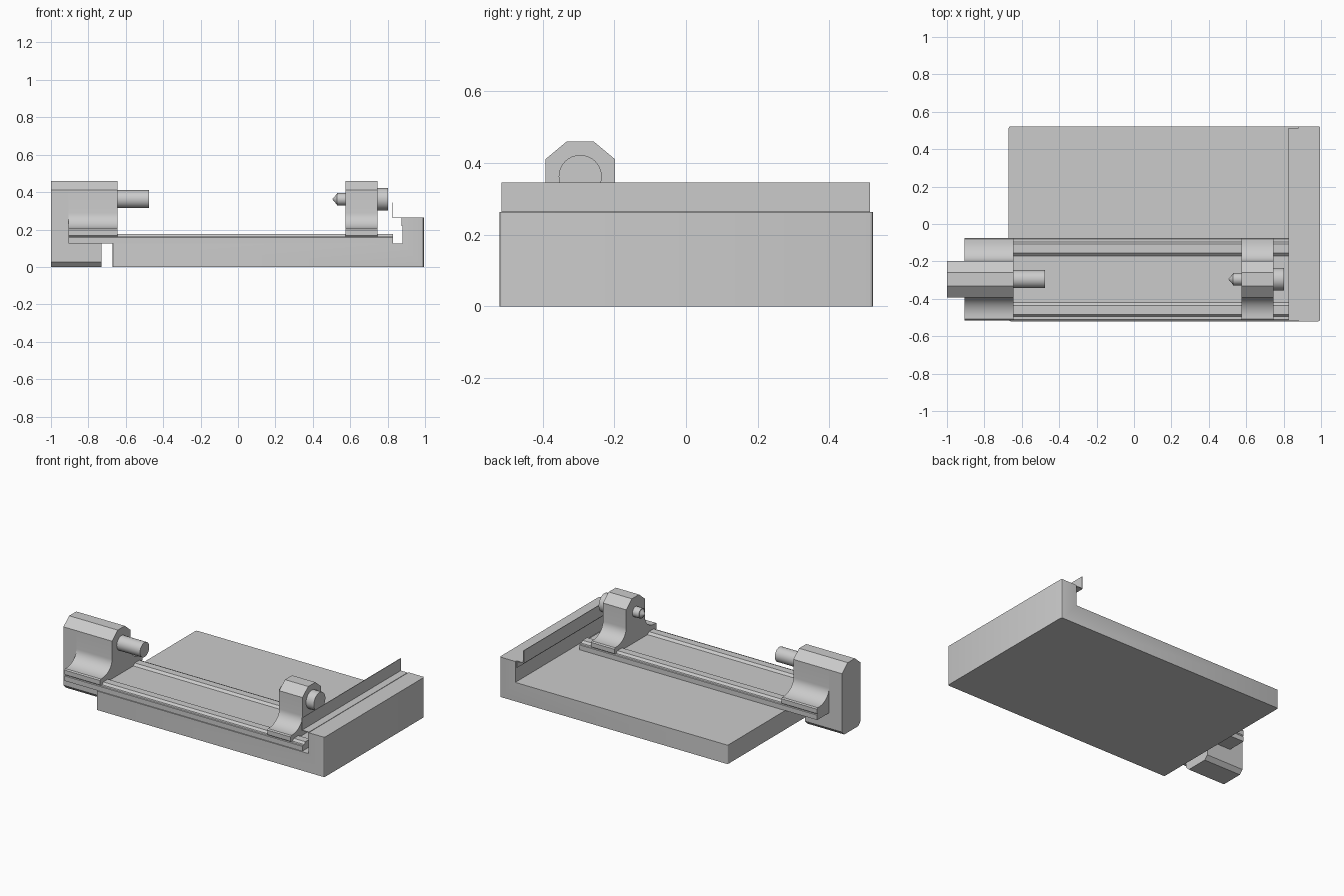
import bpy, bmesh, math
from mathutils import Vector

if "Cube" in bpy.data.objects:
    bpy.data.objects.remove(bpy.data.objects["Cube"])

YC = -0.295   # lathe axis in y
ZC = 0.362    # lathe axis in z


def finish(name, bm, smooth=False):
    bmesh.ops.recalc_face_normals(bm, faces=bm.faces)
    mesh = bpy.data.meshes.new(name)
    bm.to_mesh(mesh)
    bm.free()
    ob = bpy.data.objects.new(name, mesh)
    bpy.context.collection.objects.link(ob)
    if smooth:
        bpy.ops.object.select_all(action='DESELECT')
        ob.select_set(True)
        bpy.context.view_layer.objects.active = ob
        bpy.ops.object.shade_smooth_by_angle(angle=math.radians(30))
    return ob


def prism(name, pts, offset, smooth=False, corner=0):
    """Extrude a closed 3D outline by an offset; optionally round upright edges."""
    bm = bmesh.new()
    face = bm.faces.new([bm.verts.new(p) for p in pts])
    ext = bmesh.ops.extrude_face_region(bm, geom=[face], use_keep_orig=True)
    verts = [g for g in ext['geom'] if isinstance(g, bmesh.types.BMVert)]
    bmesh.ops.translate(bm, vec=Vector(offset), verts=verts)
    if corner:
        def upright(e):
            a, b = e.verts
            outer = min(abs(a.co.x + 0.67), abs(a.co.x - 0.995)) < 1e-4
            return outer and abs(a.co.x - b.co.x) < 1e-5 and abs(a.co.y - b.co.y) < 1e-5
        bmesh.ops.bevel(bm, geom=[e for e in bm.edges if upright(e)],
                        offset=corner, segments=3, profile=0.5, affect='EDGES')
    return finish(name, bm, smooth)


def along_x(name, half, x0, x1, smooth=False):
    """Mirror a half profile (distance from axis, z) and extrude it along x."""
    loop = half + [(-d, z) for d, z in reversed(half)]
    return prism(name, [(x0, YC + d, z) for d, z in loop], (x1 - x0, 0, 0), smooth)


def turned(name, profile, seg=32):
    """Revolve (x, radius) points around the lathe axis."""
    bm = bmesh.new()
    rings = []
    for x, r in profile:
        rings.append([bm.verts.new((x, YC + r * math.cos(2 * math.pi * i / seg),
                                    ZC + r * math.sin(2 * math.pi * i / seg)))
                      for i in range(seg)])
    for a, b in zip(rings, rings[1:]):
        for i in range(seg):
            j = (i + 1) % seg
            bm.faces.new((a[i], a[j], b[j], b[i]))
    bm.faces.new(rings[0])
    bm.faces.new(rings[-1])
    return finish(name, bm, True)


# Base tray with the raised wall on the right
tray = [(-0.67, 0), (0.995, 0), (0.995, 0.263), (0.88, 0.263), (0.88, 0.125), (-0.67, 0.125)]
prism("base_tray", [(x, -0.52, z) for x, z in tray], (0, 1.042, 0), True, corner=0.01)

# Bent sheet guard hung on the wall
t = 0.004
guard = [(0.825, 0.345), (0.825, 0.261), (0.873, 0.261), (0.873, 0.22), (0.879, 0.22),
         (0.879, 0.261 + t), (0.825 + t, 0.261 + t), (0.825 + t, 0.345)]
prism("sheet_guard", [(x, -0.515, z) for x, z in guard], (0, 1.028, 0))

# Bed with two raised ways
bed = [(0.22, 0.126), (0.22, 0.158), (0.216, 0.162), (0.2, 0.162),
       (0.188, 0.176), (0.14, 0.176), (0.125, 0.162)]
along_x("bed", bed, -0.905, 0.83)

# Headstock and tailstock bodies share a flared profile
top = [(0.097, 0.41), (0.037, 0.46)]
cove = [(0.2 - 0.103 * math.sin(a), 0.29 - 0.085 * math.cos(a))
        for a in [math.pi / 2 * i / 12 for i in range(13)]]
flare = [(0.214, 0.161), (0.22, 0.168), (0.22, 0.197), (0.214, 0.205)] + cove + top
along_x("headstock_saddle", flare, -0.905, -0.645, True)
along_x("tailstock_body", flare, 0.575, 0.745, True)

# Headstock end housing and its foot below the bed
foot = [(0.073, 0), (0.097, 0.025)]
along_x("headstock_housing", foot + top, -1.0, -0.905)
along_x("headstock_foot", foot + [(0.097, 0.17)], -0.905, -0.73)

# Spindle, centre point and handwheel
turned("spindle", [(-0.66, 0.048), (-0.475, 0.048)])
turned("tailstock_centre", [(0.59, 0.033), (0.528, 0.033), (0.528, 0.028), (0.506, 0.002)])
turned("handwheel", [(0.73, 0.06), (0.802, 0.06)])
